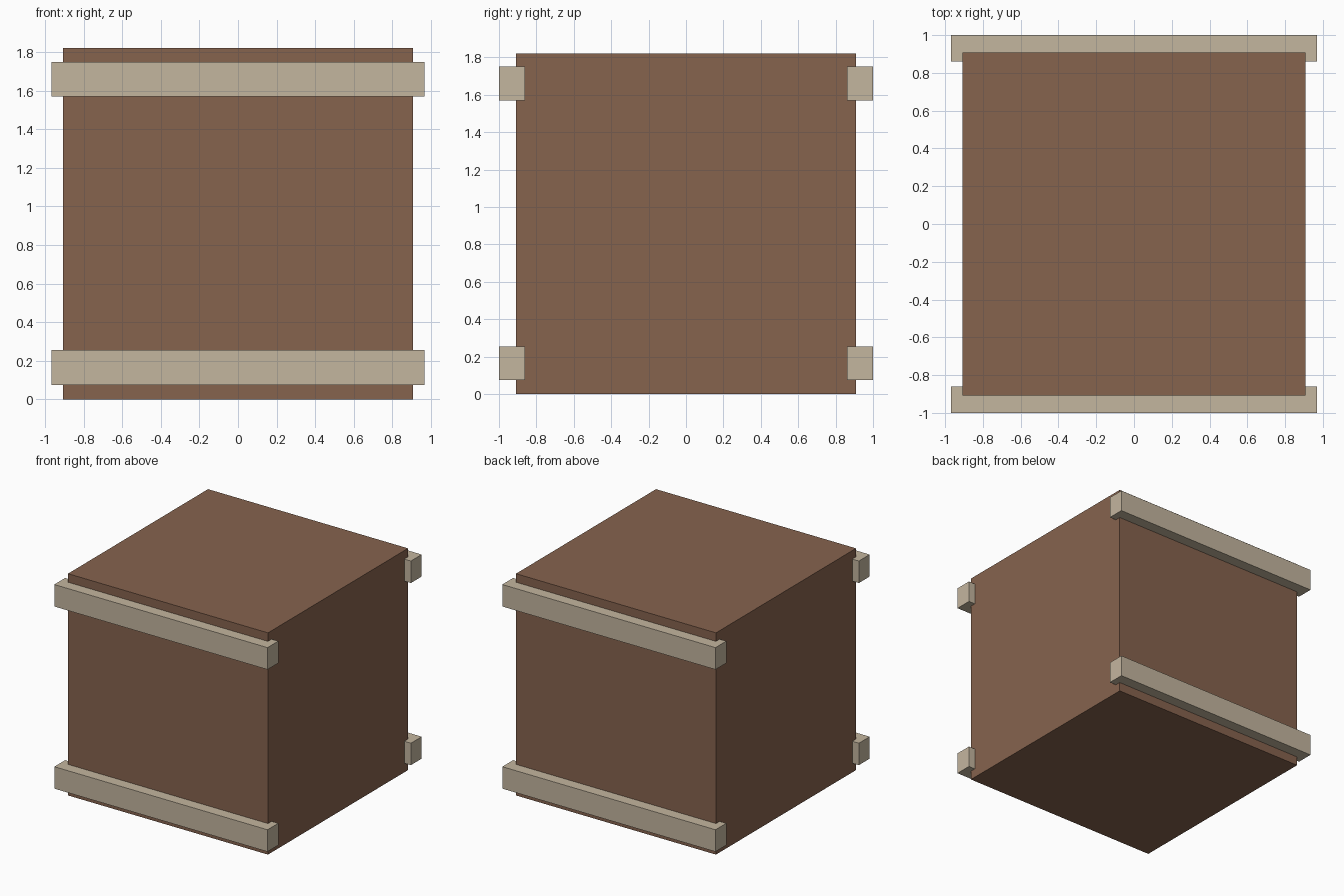
import bpy

if "Cube" in bpy.data.objects:
    bpy.data.objects.remove(bpy.data.objects["Cube"])


def material(name, rgb):
    mat = bpy.data.materials.new(name)
    mat.diffuse_color = (*rgb, 1.0)
    mat.use_nodes = True
    mat.node_tree.nodes["Principled BSDF"].inputs["Base Color"].default_value = mat.diffuse_color
    return mat


def box(name, center, size, mat):
    bpy.ops.mesh.primitive_cube_add(size=1, location=center)
    ob = bpy.context.object
    ob.name = name
    ob.scale = size
    bpy.ops.object.transform_apply(location=False, rotation=False, scale=True)
    ob.data.materials.append(mat)
    return ob


brown = material("brown_wood", (0.24, 0.125, 0.076))
pale = material("pale_wood", (0.55, 0.465, 0.345))

# Crate body
box("crate_body", (0, 0, 0.91), (1.816, 1.816, 1.82), brown)

# Horizontal battens, two on the front and two on the back
for side, sy in (("front", -1), ("back", 1)):
    for level, z in (("lower", 0.165), ("upper", 1.66)):
        box(f"{side}_{level}_batten", (0, sy * 0.93, z), (1.936, 0.14, 0.18), pale)
